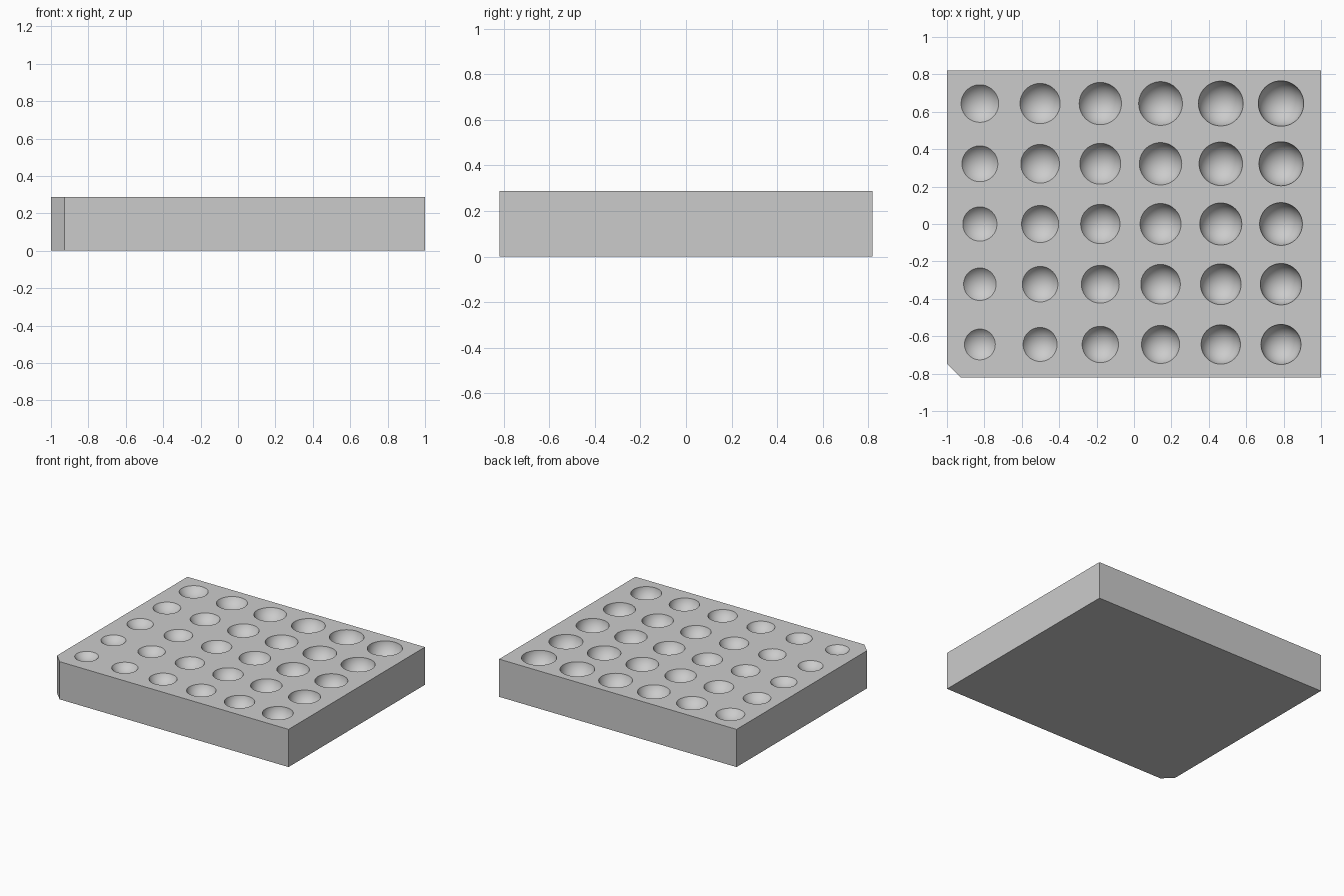
import bpy, bmesh, math
from mathutils import Matrix

old = bpy.data.objects.get("Cube")
if old:
    bpy.data.objects.remove(old, do_unlink=True)

HEIGHT, HALF_X, HALF_Y, CORNER = 0.287, 1.0, 0.82, 0.072
PITCH, FIRST_X = 0.322, -0.824

grey = bpy.data.materials.new("plain grey")
grey.use_nodes = True
colour = (0.6, 0.6, 0.6, 1)
grey.diffuse_color = colour
grey.node_tree.nodes["Principled BSDF"].inputs["Base Color"].default_value = colour


def make_object(name, bm):
    bmesh.ops.recalc_face_normals(bm, faces=bm.faces)
    mesh = bpy.data.meshes.new(name)
    bm.to_mesh(mesh)
    bm.free()
    mesh.materials.append(grey)
    obj = bpy.data.objects.new(name, mesh)
    bpy.context.collection.objects.link(obj)
    return obj


# Block with one clipped corner
bm = bmesh.new()
outline = [(-HALF_X + CORNER, -HALF_Y), (HALF_X, -HALF_Y), (HALF_X, HALF_Y),
           (-HALF_X, HALF_Y), (-HALF_X, -HALF_Y + CORNER)]
base = bm.faces.new([bm.verts.new((x, y, 0)) for x, y in outline])
top = bmesh.ops.extrude_face_region(bm, geom=[base])["geom"]
bmesh.ops.translate(bm, vec=(0, 0, HEIGHT),
                    verts=[v for v in top if isinstance(v, bmesh.types.BMVert)])
block = make_object("block", bm)

# Ball cutters: larger toward the back, sunk deeper toward the left side
bm = bmesh.new()
for row in range(5):
    radius = 0.1075 + 0.0036 * row
    for col in range(6):
        lift = 0.069 - 0.0117 * col
        place = Matrix.Translation((FIRST_X + PITCH * col, PITCH * (row - 2), HEIGHT + lift))
        bmesh.ops.create_uvsphere(bm, u_segments=64, v_segments=32, radius=radius, matrix=place)
cutter = make_object("dimple_cutter", bm)
cutter.hide_render = True

# Carve the dimples
cut = block.modifiers.new("dimples", 'BOOLEAN')
cut.operation = 'DIFFERENCE'
cut.solver = 'EXACT'
cut.object = cutter
bpy.ops.object.select_all(action='DESELECT')
block.select_set(True)
bpy.context.view_layer.objects.active = block
bpy.ops.object.modifier_apply(modifier=cut.name)
bpy.data.objects.remove(cutter, do_unlink=True)
bpy.ops.object.shade_smooth_by_angle(angle=math.radians(30))
